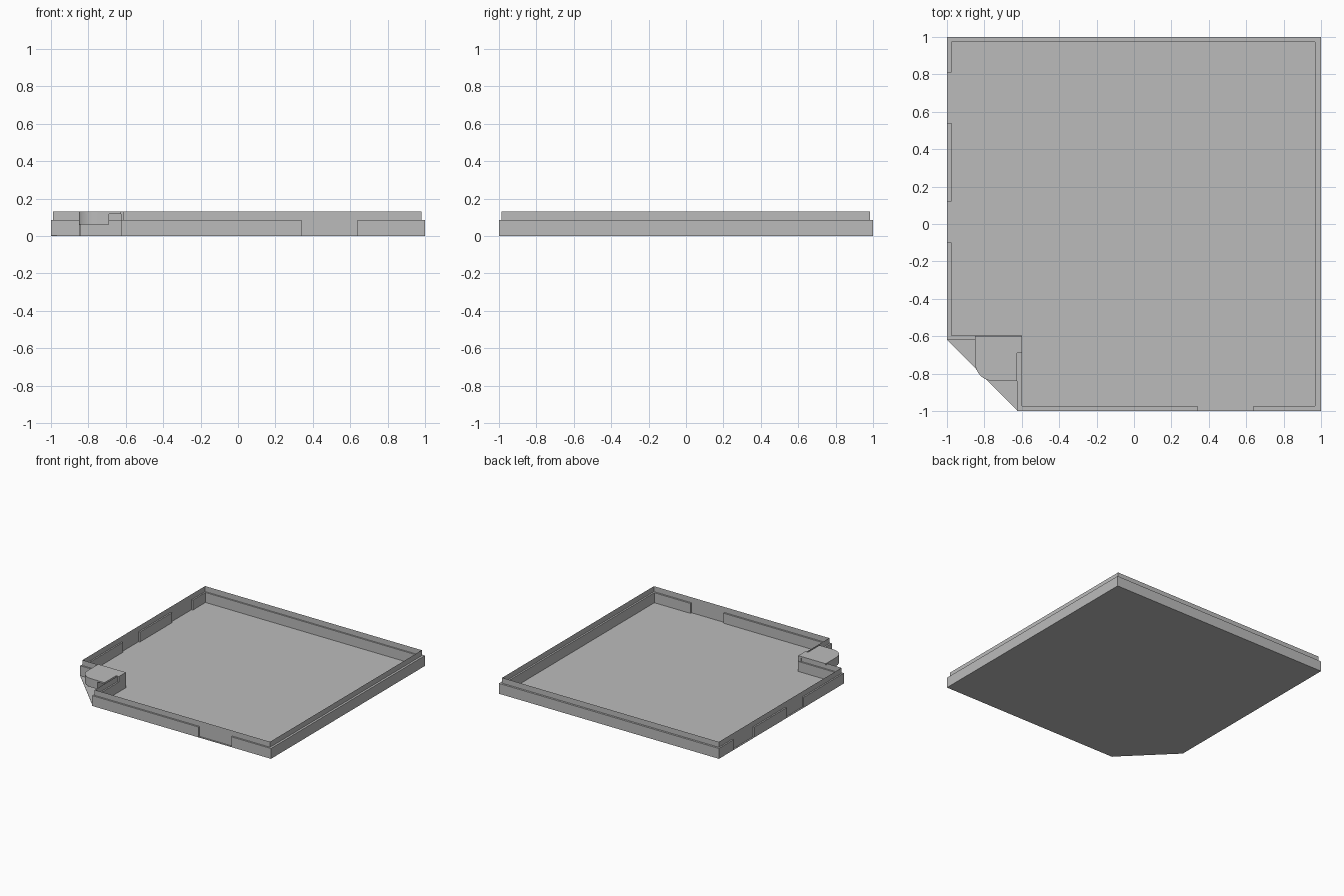
import bpy
import bmesh
from math import cos, sin, radians

cube = bpy.data.objects.get("Cube")
if cube:
    bpy.data.objects.remove(cube, do_unlink=True)

grey = bpy.data.materials.new("plain grey")
grey.use_nodes = True
colour = (0.5, 0.5, 0.5, 1)
grey.diffuse_color = colour
grey.node_tree.nodes["Principled BSDF"].inputs["Base Color"].default_value = colour

RIM, TOP = 0.085, 0.13


def finish(name, bm):
    mesh = bpy.data.meshes.new(name)
    bm.to_mesh(mesh)
    bm.free()
    mesh.materials.append(grey)
    obj = bpy.data.objects.new(name, mesh)
    bpy.context.collection.objects.link(obj)
    return obj


def prism(name, outline, low, high):
    """Extrude a flat outline between two heights."""
    bm = bmesh.new()
    face = bm.faces.new([bm.verts.new((x, y, low)) for x, y in outline])
    raised = bmesh.ops.extrude_face_region(bm, geom=[face])["geom"]
    verts = [v for v in raised if isinstance(v, bmesh.types.BMVert)]
    bmesh.ops.translate(bm, verts=verts, vec=(0, 0, high - low))
    bmesh.ops.recalc_face_normals(bm, faces=bm.faces)
    return finish(name, bm)


def ribbon(name, path, low, high, closed=False):
    """Thin upright sheet along a path."""
    bm = bmesh.new()
    rows = [[bm.verts.new((x, y, z)) for z in (low, high)] for x, y in path]
    pairs = list(zip(rows, rows[1:])) + ([(rows[-1], rows[0])] if closed else [])
    for a, b in pairs:
        bm.faces.new((a[0], b[0], b[1], a[1]))
    bmesh.ops.recalc_face_normals(bm, faces=bm.faces)
    return finish(name, bm)


def box(name, x0, x1, y0, y1, z0, z1):
    return prism(name, [(x0, y0), (x1, y0), (x1, y1), (x0, y1)], z0, z1)


# floor with one cut corner
prism("floor", [(-1, 1), (-1, -0.62), (-0.62, -1), (1, -1), (1, 1)], 0, 0.003)

# thick lower rim, broken by gaps on the front and the side
prism("rim_back", [(-1, 0.81), (-1, 1), (1, 1), (1, -1), (0.64, -1),
                   (0.64, -0.972), (0.968, -0.972), (0.968, 0.972),
                   (-0.976, 0.972), (-0.976, 0.81)], 0, RIM)
box("rim_side", -1, -0.976, 0.12, 0.54, 0, RIM)
prism("rim_corner", [(-1, -0.1), (-1, -0.62), (-0.625, -0.62), (-0.625, -1),
                     (0.34, -1), (0.34, -0.972), (-0.6, -0.972),
                     (-0.6, -0.595), (-0.976, -0.595), (-0.976, -0.1)], 0, RIM)

# thin continuous lip standing in the middle of the rim
ribbon("lip", [(-0.988, 0.984), (0.982, 0.984), (0.982, -0.986),
               (-0.612, -0.986), (-0.612, -0.608), (-0.988, -0.608)],
       0, TOP, closed=True)

# rounded cover over the cut corner
curve = [(-0.75 - 0.1 * cos(radians(a)), -0.74 - 0.1 * sin(radians(a)))
         for a in range(0, 91, 10)]
prism("cover_top", [(-0.85, -0.6)] + curve +
      [(-0.625, -0.84), (-0.625, -0.69), (-0.6, -0.69), (-0.6, -0.6)], 0.118, TOP)
skirt = ribbon("cover_skirt", curve + [(-0.69, -0.84)], 0.06, 0.118)
box("cover_side", -0.85, -0.84, -0.74, -0.62, 0, 0.118)
box("cover_bracket", -0.625, -0.6, -0.69, -0.6, RIM, 0.118)
box("cover_inner_wall", -0.695, -0.69, -0.84, -0.62, 0.06, 0.118)

bpy.context.view_layer.objects.active = skirt
skirt.select_set(True)
bpy.ops.object.shade_smooth_by_angle()
